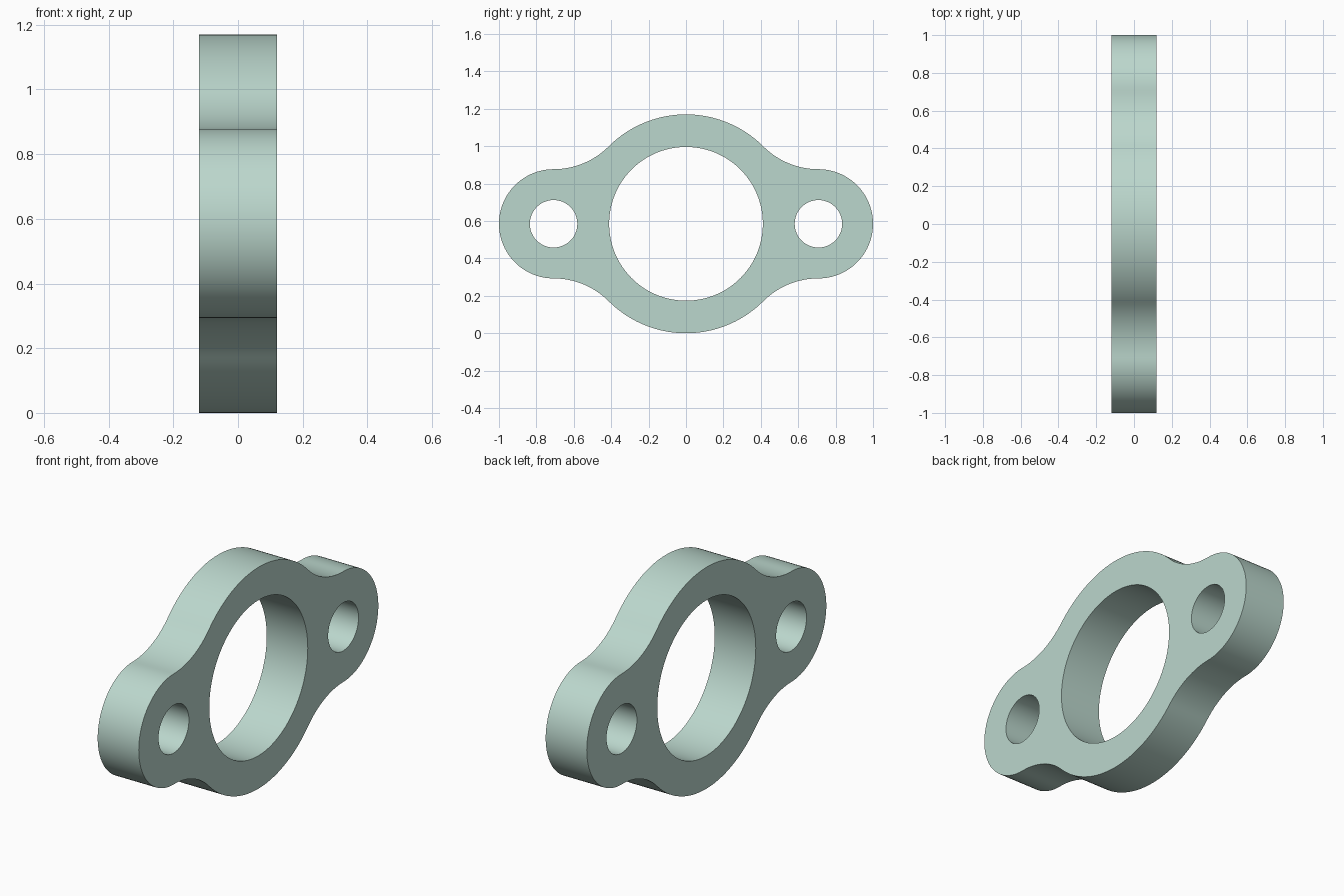
import bpy
import bmesh
from math import atan2, cos, sin, pi
from mathutils import Vector

cube = bpy.data.objects.get("Cube")
if cube:
    bpy.data.objects.remove(cube, do_unlink=True)

RING_R, BORE_R = 0.585, 0.411
LUG_R, HOLE_R = 0.292, 0.127
LUG_Y = 1 - LUG_R
HALF = 0.12

# Fillet tangent to the lug's top and to the ring
FILLET_R = (LUG_Y**2 + LUG_R**2 - RING_R**2) / (2 * (RING_R - LUG_R))
FILLET_Z = LUG_R + FILLET_R
TANGENT = atan2(FILLET_Z, LUG_Y)


def arc(cy, cz, r, start, end, steps):
    angles = [start + (end - start) * i / steps for i in range(steps + 1)]
    return [(cy + r * cos(a), cz + r * sin(a)) for a in angles]


def circle(cy, r, steps):
    return arc(cy, 0, r, 0, 2 * pi, steps)[:-1]


# One quarter of the outline, mirrored to make the whole
quarter = arc(LUG_Y, 0, LUG_R, 0, pi / 2, 24)
quarter += arc(LUG_Y, FILLET_Z, FILLET_R, -pi / 2, TANGENT - pi, 16)[1:]
quarter += arc(0, 0, RING_R, TANGENT, pi / 2, 20)[1:]
half = quarter + [(-y, z) for y, z in reversed(quarter[:-1])]
outline = half + [(y, -z) for y, z in reversed(half[1:-1])]

# Flat plate with bore and bolt holes, extruded to thickness
bm = bmesh.new()
for loop in (outline, circle(0, BORE_R, 96),
             circle(LUG_Y, HOLE_R, 48), circle(-LUG_Y, HOLE_R, 48)):
    verts = [bm.verts.new((-HALF, y, z + RING_R)) for y, z in loop]
    for i, v in enumerate(verts):
        bm.edges.new((verts[i - 1], v))
bmesh.ops.triangle_fill(bm, edges=bm.edges[:], use_beauty=True,
                        use_dissolve=False, normal=Vector((-1, 0, 0)))
result = bmesh.ops.extrude_face_region(bm, geom=bm.faces[:],
                                       use_keep_orig=True)
moved = [g for g in result["geom"] if isinstance(g, bmesh.types.BMVert)]
bmesh.ops.translate(bm, verts=moved, vec=(2 * HALF, 0, 0))
bmesh.ops.recalc_face_normals(bm, faces=bm.faces[:])
mesh = bpy.data.meshes.new("flange_plate")
bm.to_mesh(mesh)
bm.free()

flange = bpy.data.objects.new("flange_plate", mesh)
bpy.context.collection.objects.link(flange)

# Pale green finish
color = (0.50, 0.68, 0.61, 1)
mat = bpy.data.materials.new("pale_green")
mat.use_nodes = True
mat.diffuse_color = color
mat.node_tree.nodes["Principled BSDF"].inputs["Base Color"].default_value = color
mesh.materials.append(mat)

# Smooth walls, sharp rims
bpy.ops.object.select_all(action="DESELECT")
flange.select_set(True)
bpy.context.view_layer.objects.active = flange
bpy.ops.object.shade_smooth_by_angle(angle=pi / 6)
